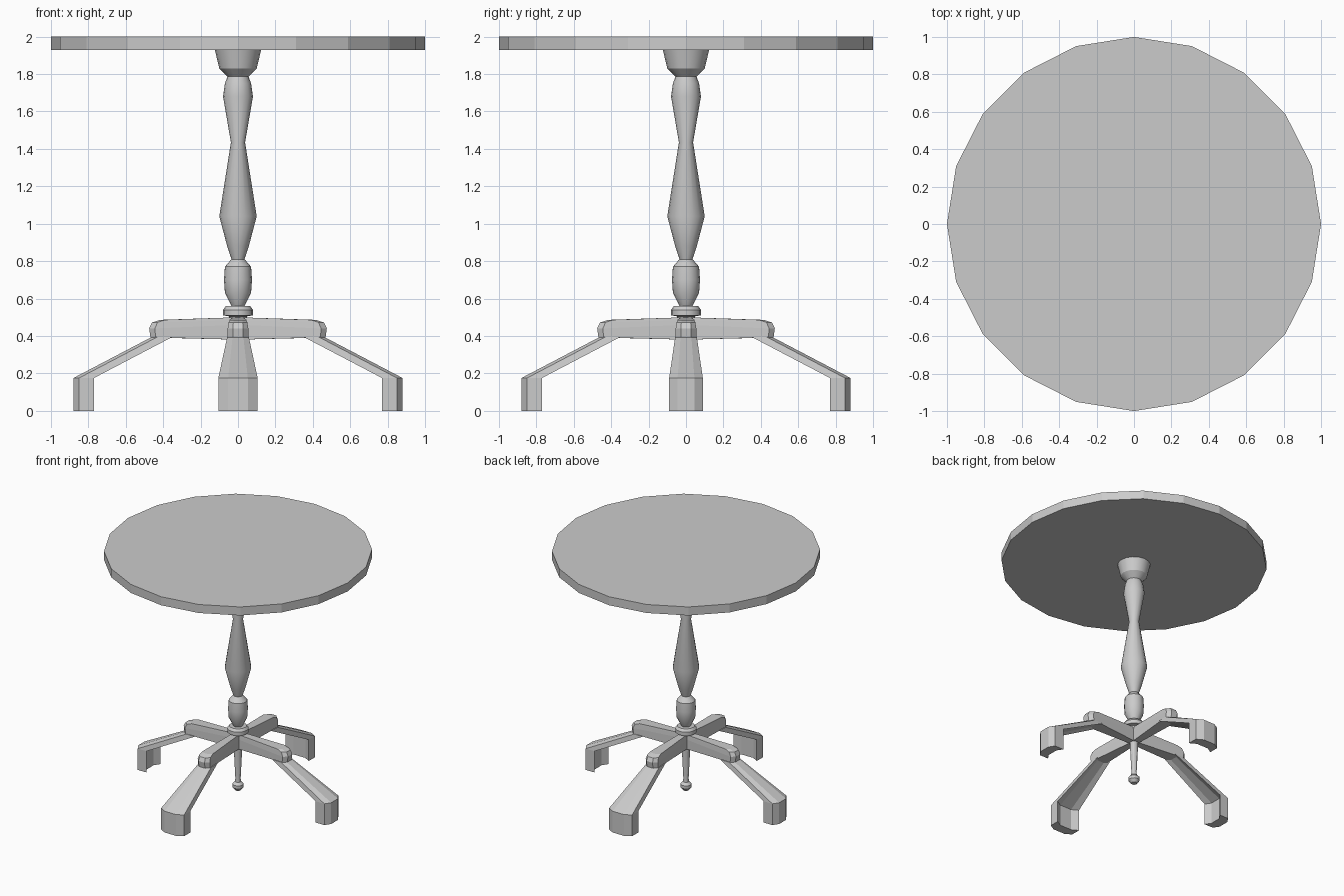
import bpy, bmesh
from math import cos, sin, pi
from mathutils import Matrix

if "Cube" in bpy.data.objects:
    bpy.data.objects.remove(bpy.data.objects["Cube"])


def loft(name, rings, turn=0.0, smooth=False):
    """Skin a stack of equal-length point rings and cap both ends."""
    bm = bmesh.new()
    vs = [[bm.verts.new(p) for p in r] for r in rings]
    n = len(vs[0])
    for a, b in zip(vs, vs[1:]):
        for i in range(n):
            j = (i + 1) % n
            bm.faces.new((a[i], a[j], b[j], b[i]))
    bm.faces.new(vs[0][::-1])
    bm.faces.new(vs[-1])
    bmesh.ops.recalc_face_normals(bm, faces=bm.faces)
    bm.transform(Matrix.Rotation(turn, 4, 'Z'))
    me = bpy.data.meshes.new(name)
    bm.to_mesh(me)
    bm.free()
    ob = bpy.data.objects.new(name, me)
    bpy.context.collection.objects.link(ob)
    if smooth:
        bpy.ops.object.select_all(action='DESELECT')
        ob.select_set(True)
        bpy.context.view_layer.objects.active = ob
        bpy.ops.object.shade_smooth_by_angle(angle=pi / 7)
    return ob


def turned(name, profile, sides, smooth=True):
    """Lathe a (radius, z) profile."""
    rings = [[(r * cos(2 * pi * i / sides), r * sin(2 * pi * i / sides), z)
              for i in range(sides)] for r, z in profile]
    return loft(name, rings, smooth=smooth)


# Table top
turned("table_top", [(1, 1.93), (1, 2.0)], 20, smooth=False)

# Turned column, from the collar up to the flared cap
turned("column", [(.035, .48), (.035, .56), (.07, .63), (.075, .70), (.07, .77),
                  (.035, .81), (.058, .88), (.10, 1.04), (.038, 1.435),
                  (.08, 1.68), (.07, 1.75), (.055, 1.79)], 16)
turned("column_cap", [(.055, 1.785), (.10, 1.83), (.125, 1.935)], 16)
turned("collar", [(.04, .485), (.05, .505), (.08, .51), (.08, .54), (.065, .56)], 16)

# Thin drop finial under the hub
turned("drop_finial", [(.022, .03), (.042, .055), (.042, .08), (.022, .10),
                       (.02, .125), (.033, .40), (.033, .49)], 12)


def arm_ring(zc, zk, side, out, w):
    return [(0, -.025, zc), (side, -w, zk), (out, -w / 2, zk),
            (out, w / 2, zk), (side, w, zk), (0, .025, zc)]


def leg_ring(z, inner, w):
    # curved bar in plan: outer side bowed out, inner side hollow
    outer = [(inner + .08, -w, z), (inner + .11, -w / 2, z),
             (inner + .11, w / 2, z), (inner + .08, w, z)]
    hollow = [(inner, w, z), (inner + .03, w / 2, z),
              (inner + .03, -w / 2, z), (inner, -w, z)]
    return outer + hollow


# Four legs: arm with rounded knee, then a sloping leg widening to the foot
for i, side in enumerate(("right", "back", "left", "front")):
    w = .09 if i % 2 == 0 else .105
    turn = i * pi / 2
    loft(side + "_arm", [arm_ring(.38, .392, .44, .468, .055),
                         arm_ring(.46, .44, .445, .475, .055),
                         arm_ring(.485, .472, .43, .46, .05),
                         arm_ring(.50, .486, .39, .415, .045)], turn)
    loft(side + "_leg", [leg_ring(0, .77, w), leg_ring(.175, .77, w),
                         leg_ring(.394, .352, .058)], turn)
